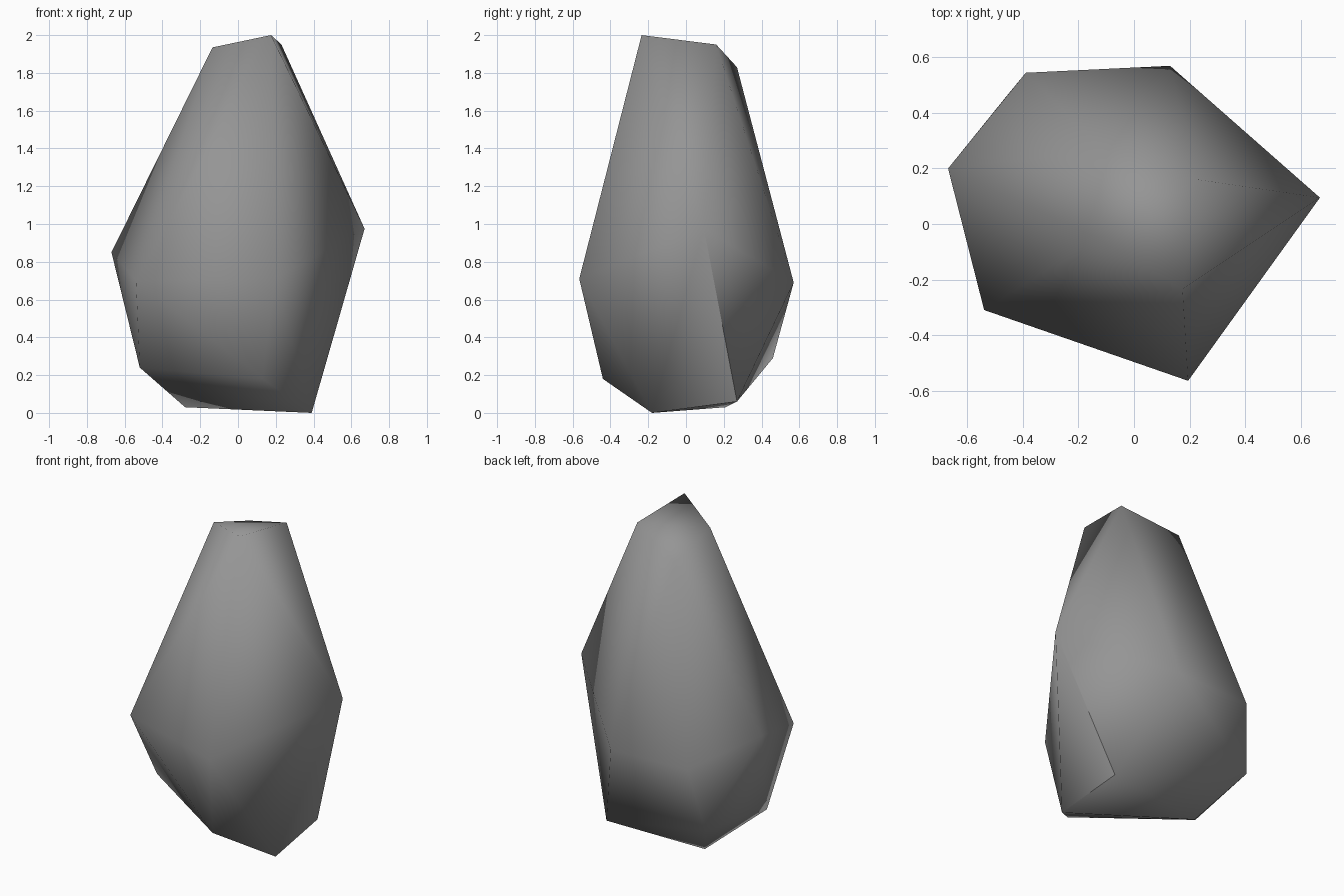
import bpy
import bmesh

# Remove the default object
default = bpy.data.objects.get("Cube")
if default:
    bpy.data.objects.remove(default, do_unlink=True)


def make_material(name, rgb):
    mat = bpy.data.materials.new(name)
    mat.use_nodes = True
    colour = (*rgb, 1.0)
    mat.diffuse_color = colour
    mat.node_tree.nodes["Principled BSDF"].inputs["Base Color"].default_value = colour
    return mat


# Corners of the boulder, named by ring and direction
crown = {
    "crown_front": (0.175, -0.235, 2.0),
    "crown_left": (0.23, 0.16, 1.95),
    "crown_right": (-0.135, -0.05, 1.935),
    "crown_back": (-0.11, 0.27, 1.83),
}
waist = {
    "waist_left": (0.67, 0.095, 0.975),
    "waist_right": (-0.67, 0.2, 0.85),
    "waist_front": (0.195, -0.565, 0.71),
    "waist_back": (0.13, 0.57, 0.69),
    "waist_back_right": (-0.39, 0.545, 0.69),
    "waist_front_right": (-0.54, -0.31, 0.7),
}
foot = {
    "foot_front_left": (0.39, -0.18, 0.0),
    "foot_back_left": (0.37, 0.27, 0.06),
    "foot_back_right": (-0.28, 0.21, 0.03),
    "foot_front": (0.13, -0.44, 0.18),
    "foot_right": (-0.52, -0.07, 0.24),
    "foot_rear_corner": (-0.46, 0.46, 0.29),
}

# Wrap the corners in a faceted skin
bm = bmesh.new()
corners = {name: bm.verts.new(co) for ring in (crown, waist, foot)
           for name, co in ring.items()}
bmesh.ops.convex_hull(bm, input=list(bm.verts))
bmesh.ops.recalc_face_normals(bm, faces=list(bm.faces))

# Smooth skin with a crisp break around the back left foot
for face in bm.faces:
    face.smooth = True
for start, end in (("waist_left", "foot_back_left"),
                   ("foot_front_left", "foot_back_left")):
    edge = bm.edges.get((corners[start], corners[end]))
    if edge:
        edge.smooth = False

mesh = bpy.data.meshes.new("boulder")
bm.to_mesh(mesh)
bm.free()
mesh.materials.append(make_material("stone_grey", (0.3, 0.3, 0.3)))

boulder = bpy.data.objects.new("boulder", mesh)
bpy.context.collection.objects.link(boulder)
